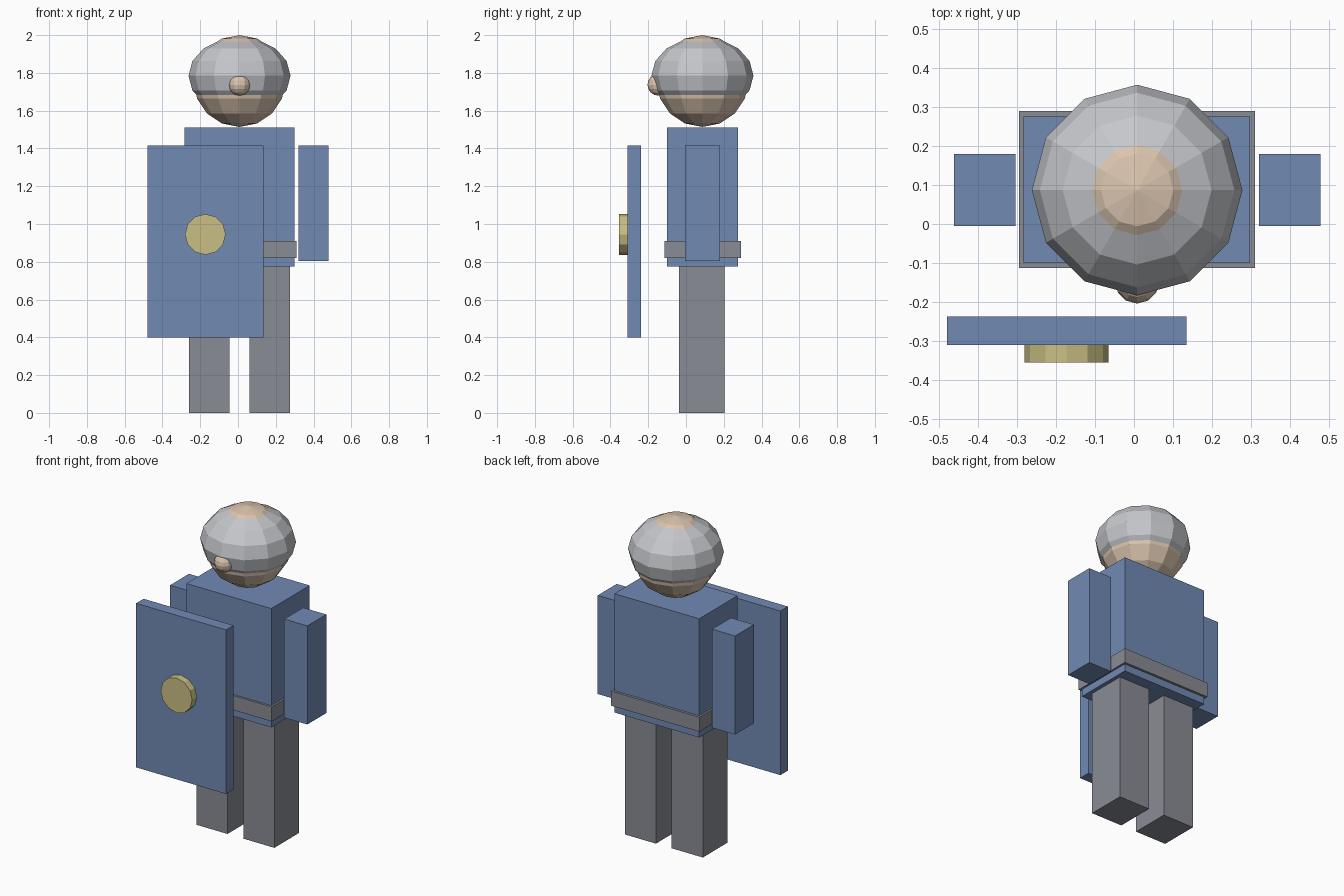
import bpy
import bmesh
from mathutils import Matrix, Vector

cube = bpy.data.objects.get("Cube")
if cube:
    bpy.data.objects.remove(cube, do_unlink=True)

MID_X, MID_Y = 0.008, 0.087  # centre line of the body


def material(name, rgb):
    mat = bpy.data.materials.new(name)
    mat.use_nodes = True
    color = (*rgb, 1.0)
    mat.diffuse_color = color
    mat.node_tree.nodes["Principled BSDF"].inputs["Base Color"].default_value = color
    return mat


blue = material("blue cloth", (0.165, 0.254, 0.456))
grey = material("dark grey", (0.25, 0.262, 0.296))
steel = material("light steel", (0.56, 0.57, 0.60))
skin = material("skin", (0.70, 0.55, 0.42))
gold = material("dull gold", (0.584, 0.521, 0.227))


def finish(name, bm, mat):
    mesh = bpy.data.meshes.new(name)
    bm.to_mesh(mesh)
    bm.free()
    mesh.materials.append(mat)
    obj = bpy.data.objects.new(name, mesh)
    bpy.context.collection.objects.link(obj)
    return obj


def box(name, low, high, mat):
    low, high = Vector(low), Vector(high)
    bm = bmesh.new()
    bmesh.ops.create_cube(bm, size=1)
    bmesh.ops.scale(bm, vec=high - low, verts=bm.verts)
    bmesh.ops.translate(bm, vec=(low + high) / 2, verts=bm.verts)
    return finish(name, bm, mat)


def ball(name, center, radius, height, mat):
    bm = bmesh.new()
    bmesh.ops.create_uvsphere(bm, u_segments=12, v_segments=8, radius=1)
    bmesh.ops.scale(bm, vec=(radius, radius, height), verts=bm.verts)
    bmesh.ops.translate(bm, vec=center, verts=bm.verts)
    return finish(name, bm, mat)


# Torso and belt
box("torso", (-0.283, -0.1, 0.775), (0.298, 0.275, 1.51), blue)
box("belt", (-0.295, -0.113, 0.82), (0.31, 0.29, 0.91), grey)

# Arms and legs on both sides
for side, sign in (("left", 1), ("right", -1)):
    for part, inner, outer, y0, y1, z0, z1, mat in (
        ("arm", 0.312, 0.47, -0.005, 0.18, 0.805, 1.415, blue),
        ("leg", 0.054, 0.267, -0.037, 0.205, 0, 0.78, grey),
    ):
        xs = sorted((MID_X + sign * inner, MID_X + sign * outer))
        box(f"{side}_{part}", (xs[0], y0, z0), (xs[1], y1, z1), mat)

# Head, with the crown showing through the flattened helmet
ball("head", (MID_X, MID_Y, 1.757), 0.243, 0.243, skin)
ball("helmet", (MID_X, MID_Y, 1.785), 0.27, 0.203, steel)
ball("nose", (MID_X, -0.147, 1.737), 0.057, 0.057, skin)

# Shield and its round boss
box("shield", (-0.48, -0.31, 0.4), (0.135, -0.237, 1.415), blue)
bm = bmesh.new()
bmesh.ops.create_cone(bm, cap_ends=True, segments=12, radius1=0.108, radius2=0.108, depth=0.05)
bmesh.ops.rotate(bm, matrix=Matrix.Rotation(1.5708, 3, "X"), verts=bm.verts)
bmesh.ops.translate(bm, vec=(-0.173, -0.33, 0.945), verts=bm.verts)
finish("shield_boss", bm, gold)
